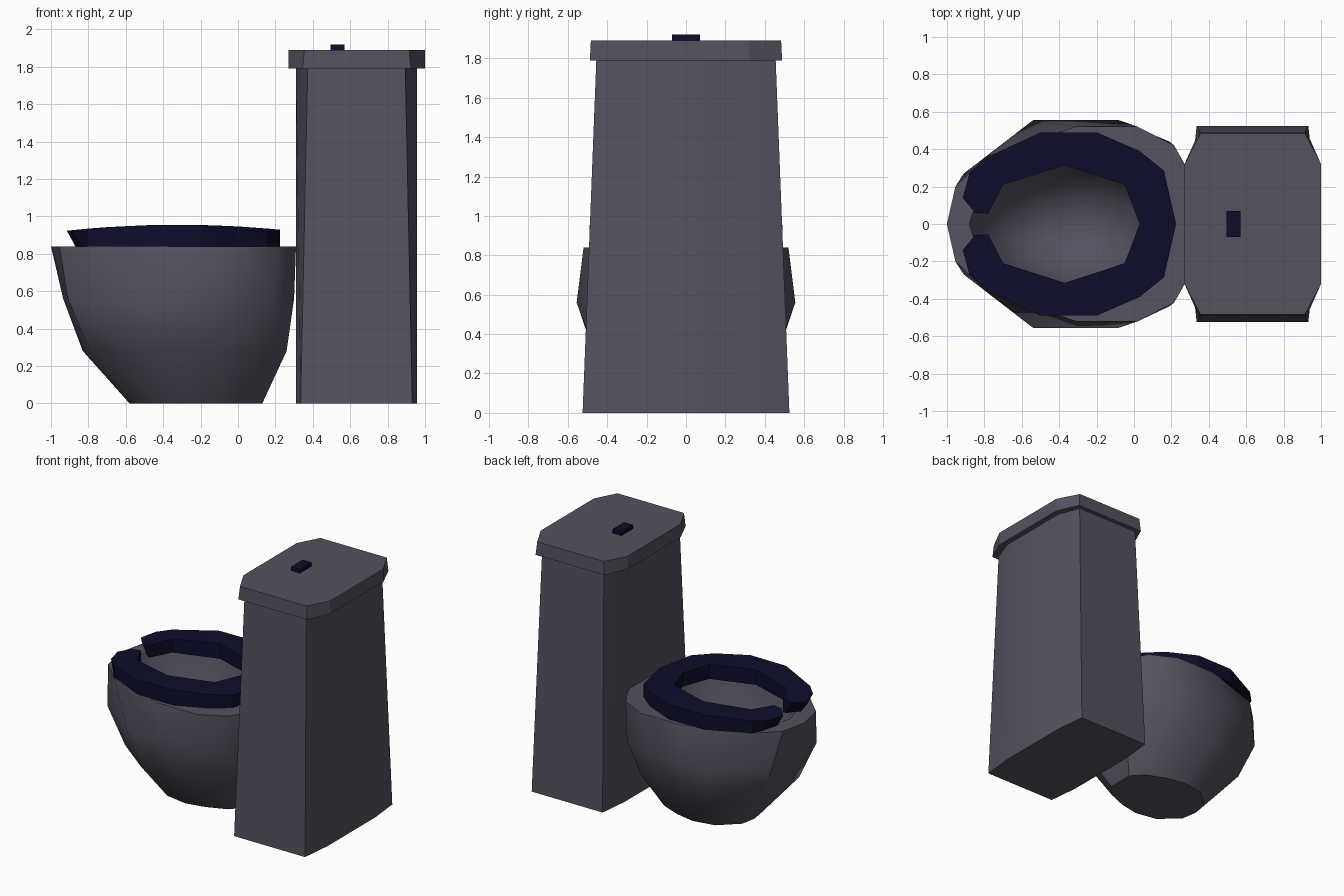
import bpy
import bmesh
import math

if "Cube" in bpy.data.objects:
    bpy.data.objects.remove(bpy.data.objects["Cube"])


def material(name, rgb):
    m = bpy.data.materials.new(name)
    m.use_nodes = True
    m.diffuse_color = (*rgb, 1)
    m.node_tree.nodes["Principled BSDF"].inputs["Base Color"].default_value = (*rgb, 1)
    return m


grey = material("slate grey", (0.088, 0.085, 0.115))
navy = material("dark navy", (0.004, 0.004, 0.024))


def mirrored(half):
    """Close a half outline (y >= 0) across the x axis."""
    return half + [(x, -y) for x, y in reversed(half) if y > 0]


def loft(name, rings, mat, angle, closed=False):
    """Skin equal-length rings of 3D points; cap the ends or join them."""
    bm = bmesh.new()
    loops = [[bm.verts.new(p) for p in ring] for ring in rings]
    pairs = list(zip(loops, loops[1:]))
    if closed:
        pairs.append((loops[-1], loops[0]))
    else:
        bm.faces.new(loops[0])
        bm.faces.new(loops[-1])
    for a, b in pairs:
        for i in range(len(a)):
            j = (i + 1) % len(a)
            bm.faces.new((a[i], a[j], b[j], b[i]))
    bmesh.ops.recalc_face_normals(bm, faces=bm.faces)
    bmesh.ops.triangulate(bm, faces=[f for f in bm.faces if len(f.verts) > 4])
    mesh = bpy.data.meshes.new(name)
    bm.to_mesh(mesh)
    bm.free()
    mesh.materials.append(mat)
    obj = bpy.data.objects.new(name, mesh)
    bpy.context.collection.objects.link(obj)
    bpy.ops.object.select_all(action="DESELECT")
    obj.select_set(True)
    bpy.context.view_layer.objects.active = obj
    bpy.ops.object.shade_smooth_by_angle(angle=math.radians(angle))
    return obj


def level(outline, z):
    return [(x, y, z) for x, y in outline]


# Bowl: outer wall from the foot up to the rim, then the hollow inside
foot = [(-.58, 0), (-.56, .12), (-.42, .25), (-.25, .28), (-.1, .25), (.05, .19), (.13, .1)]
lower = [(-.83, 0), (-.79, .23), (-.5, .455), (-.3, .46), (-.1, .455), (.13, .36), (.26, .22)]
belly = [(-.935, 0), (-.91, .27), (-.54, .555), (-.3, .555), (-.08, .555), (.19, .44), (.3, .27)]
rim = [(-1, 0), (-.955, .2), (-.79, .36), (-.31, .52), (.02, .52), (.215, .42), (.31, .25)]
lip = [(-.88, 0), (-.84, .13), (-.7, .28), (-.37, .38), (-.1, .33), (.05, .2), (.1, .08)]


def shrunk(scale):
    return [(-.35 + (x + .35) * scale, y * scale) for x, y in lip]


profile = [(foot, 0), (lower, .28), (belly, .56), (rim, .84),
           (lip, .84), (shrunk(.88), .62), (shrunk(.62), .43), (shrunk(.25), .34)]
loft("bowl", [level(mirrored(h), z) for h, z in profile], grey, 35)

# Seat: open-fronted ring with a gently crowned top
seat_half = [(.225, 0), (.16, .285), (.03, .39), (-.2, .49), (-.5, .49), (-.8, .35),
             (-.88, .27), (-.915, .14), (-.85, .06), (-.78, .055), (-.7, .21),
             (-.37, .315), (-.05, .21), (.03, 0)]
seat = seat_half + [(x, -y) for x, y in reversed(seat_half[1:-1])]
# Split the ring along the centre line so that each half is a simple outline
for side, name in ((1, "seat_left"), (-1, "seat_right")):
    half = [(x, y * side) for x, y in seat_half]
    top = [(x, y, .955 - .09 * (x + .32) ** 2) for x, y in half]
    base = [(x + (.045 if x < -.82 else 0), y, .84) for x, y in half]
    part = loft(name, [base, top], navy, 20)
    # Remove the hidden wall where the halves meet
    bm = bmesh.new()
    bm.from_mesh(part.data)
    hidden = [f for f in bm.faces if all(abs(v.co.y) < .001 for v in f.verts)]
    bmesh.ops.delete(bm, geom=hidden, context="FACES")
    bm.to_mesh(part.data)
    bm.free()


# Tank column and lid share an eight-sided plan with shallow pointed sides
def plan(x0, x1, corner, half_width, shoulder):
    return mirrored([(x0, shoulder), (x0 + corner, half_width),
                     (x1 - corner, half_width), (x1, shoulder)])


loft("tank", [level(plan(.31, .957, .025, .525, .29), 0),
              level(plan(.31, .957, .063, .455, .29), 1.8)], grey, 30)
loft("tank_lid", [level(plan(.27, 1, .075, .488, .32), 1.79),
                  level(plan(.27, 1, .085, .483, .32), 1.89)], grey, 20)

# Flush button
bpy.ops.mesh.primitive_cube_add(size=1, location=(.533, 0, 1.9))
button = bpy.context.object
button.name = "flush_button"
button.scale = (.075, .14, .04)
button.data.materials.append(navy)
